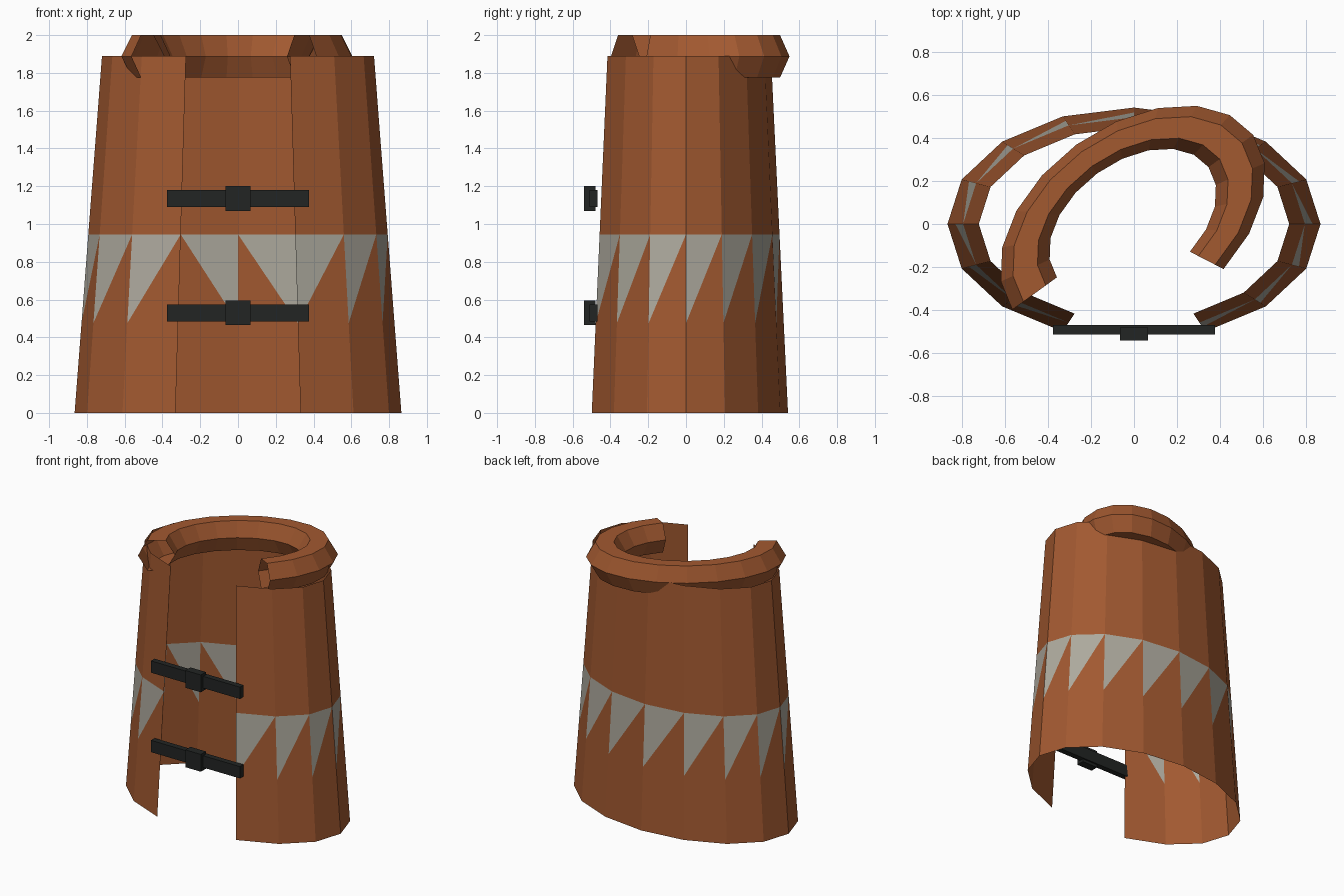
import bpy, bmesh, math
from mathutils import Matrix

if "Cube" in bpy.data.objects:
    bpy.data.objects.remove(bpy.data.objects["Cube"])

def material(name, rgb):
    m = bpy.data.materials.new(name)
    m.diffuse_color = (*rgb, 1)
    m.use_nodes = True
    m.node_tree.nodes["Principled BSDF"].inputs["Base Color"].default_value = m.diffuse_color
    return m

leather = material("leather", (0.36, 0.10, 0.03))
pale = material("pale_trim", (0.42, 0.40, 0.34))
dark = material("dark_strap", (0.016, 0.018, 0.017))

def finish(name, bm, mats):
    me = bpy.data.meshes.new(name)
    bm.to_mesh(me)
    bm.free()
    for m in mats:
        me.materials.append(m)
    ob = bpy.data.objects.new(name, me)
    bpy.context.collection.objects.link(ob)
    return ob

# Body: tapered 16-sided elliptical shell, two front panels left open
H = 1.89
bm = bmesh.new()
rows = []
for z in (0, 0.475, 0.945, H):
    k = z / H
    rx, ry = 0.865 + (0.72 - 0.865) * k, 0.54 + (0.45 - 0.54) * k
    rows.append([bm.verts.new((rx * math.cos(a), ry * math.sin(a), z))
                 for a in (math.radians(-67.5 + 22.5 * i) for i in range(15))])
for i in range(14):
    b, c, d, e = [(r[i], r[i + 1]) for r in rows]
    bm.faces.new((b[0], b[1], c[1], c[0]))
    bm.faces.new((c[0], c[1], d[1]))
    # Pale tooth pattern
    bm.faces.new((c[0], d[1], d[0])).material_index = 1
    bm.faces.new((d[0], d[1], e[1], e[0]))
finish("body_shell", bm, (leather, pale))

# Collar: hexagonal tube swept along part of a tilted ellipse
bm = bmesh.new()
turn = Matrix.Rotation(math.radians(36), 4, 'Z')
rings = []
for i in range(15):
    t = math.radians(-72 + 18 * i)
    ring = []
    for j in range(6):
        a = math.radians(60 * j)
        s = 0.815 + 0.185 * math.cos(a)
        ring.append(bm.verts.new((0.69 * s * math.cos(t), 0.445 * s * math.sin(t) + 0.01,
                                  1.8875 + 0.13 * math.sin(a))))
    rings.append(ring)
for p, q in zip(rings, rings[1:]):
    for j in range(6):
        k = (j + 1) % 6
        bm.faces.new((p[j], q[j], q[k], p[k]))
bmesh.ops.recalc_face_normals(bm, faces=bm.faces)
bm.transform(turn)
finish("collar", bm, (leather,))

# Front straps with buckles
def box(name, centre, size):
    bm = bmesh.new()
    bmesh.ops.create_cube(bm, size=1, matrix=Matrix.Translation(centre) @ Matrix.Diagonal((*size, 1)))
    finish(name, bm, (dark,))

for label, z in (("lower", 0.53), ("upper", 1.135)):
    box(label + "_strap", (0, -0.49, z), (0.75, 0.043, 0.09))
    box(label + "_buckle", (0, -0.51, z), (0.13, 0.06, 0.132))
